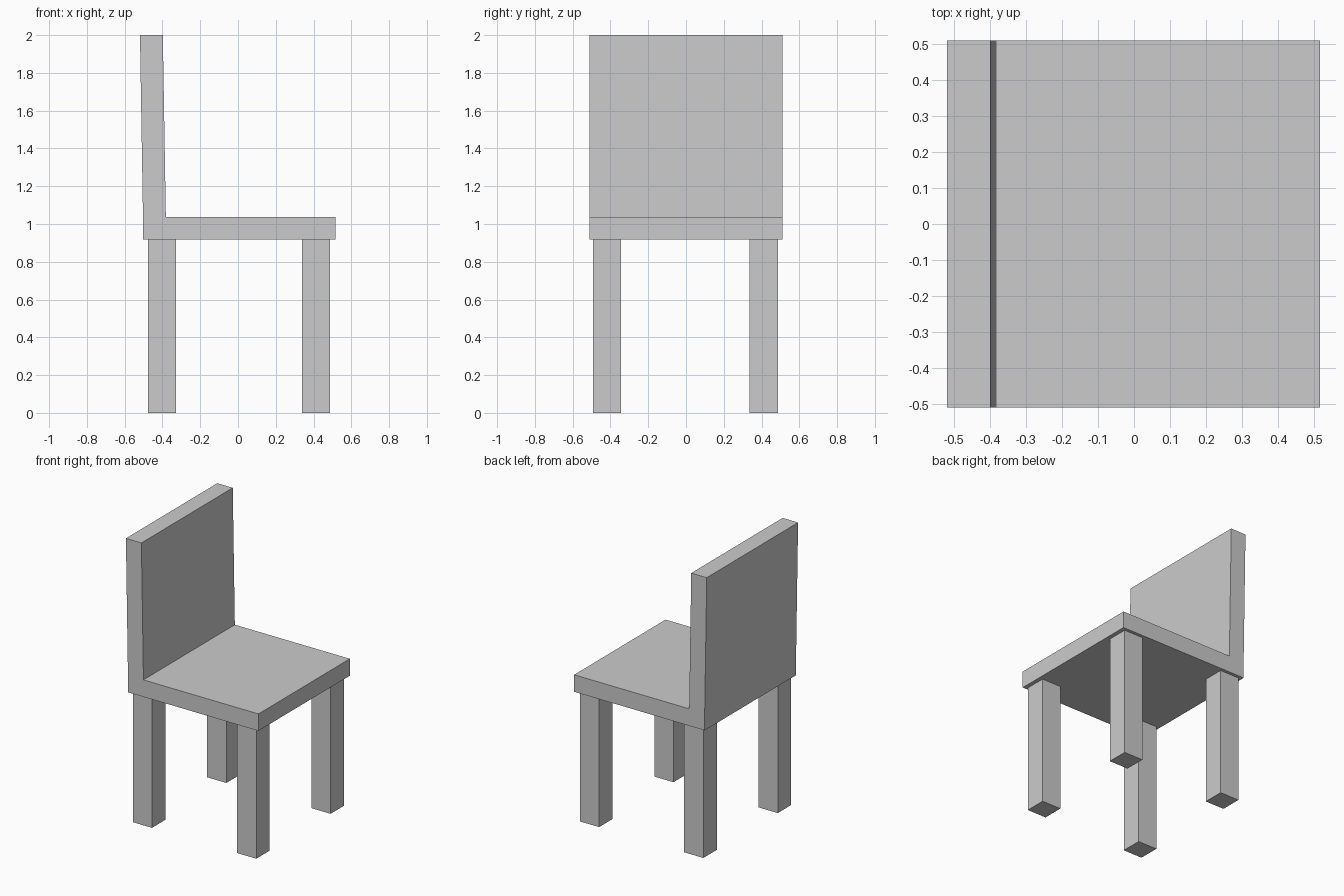
import bpy
import bmesh

cube = bpy.data.objects.get("Cube")
if cube:
    bpy.data.objects.remove(cube, do_unlink=True)

grey = bpy.data.materials.new("light_grey")
grey.use_nodes = True
colour = (0.6, 0.6, 0.6, 1)
grey.diffuse_color = colour
grey.node_tree.nodes["Principled BSDF"].inputs["Base Color"].default_value = colour


def extrude_profile(name, profile, y0, y1):
    """Extrude an (x, z) outline along y into a flat-sided solid."""
    bm = bmesh.new()
    face = bm.faces.new([bm.verts.new((x, y0, z)) for x, z in profile])
    result = bmesh.ops.extrude_face_region(bm, geom=[face])
    moved = [v for v in result["geom"] if isinstance(v, bmesh.types.BMVert)]
    bmesh.ops.translate(bm, verts=moved, vec=(0, y1 - y0, 0))
    bmesh.ops.recalc_face_normals(bm, faces=bm.faces)
    mesh = bpy.data.meshes.new(name)
    bm.to_mesh(mesh)
    bm.free()
    mesh.materials.append(grey)
    obj = bpy.data.objects.new(name, mesh)
    bpy.context.collection.objects.link(obj)
    return obj


# Seat and slightly reclined backrest, one continuous L-shaped solid
seat_profile = [(-0.503, 0.917), (0.517, 0.917), (0.517, 1.037), (-0.382, 1.037),
                (-0.398, 2.0), (-0.519, 2.0), (-0.503, 1.037)]
extrude_profile("seat_and_backrest", seat_profile, -0.51, 0.51)

# Four square legs
LEG = 0.15
for x_name, x in (("back", -0.477), ("front", 0.338)):
    for y_name, y in (("right", -0.493), ("left", 0.337)):
        outline = [(x, 0), (x + LEG, 0), (x + LEG, 0.917), (x, 0.917)]
        extrude_profile(f"{x_name}_{y_name}_leg", outline, y, y + LEG)
